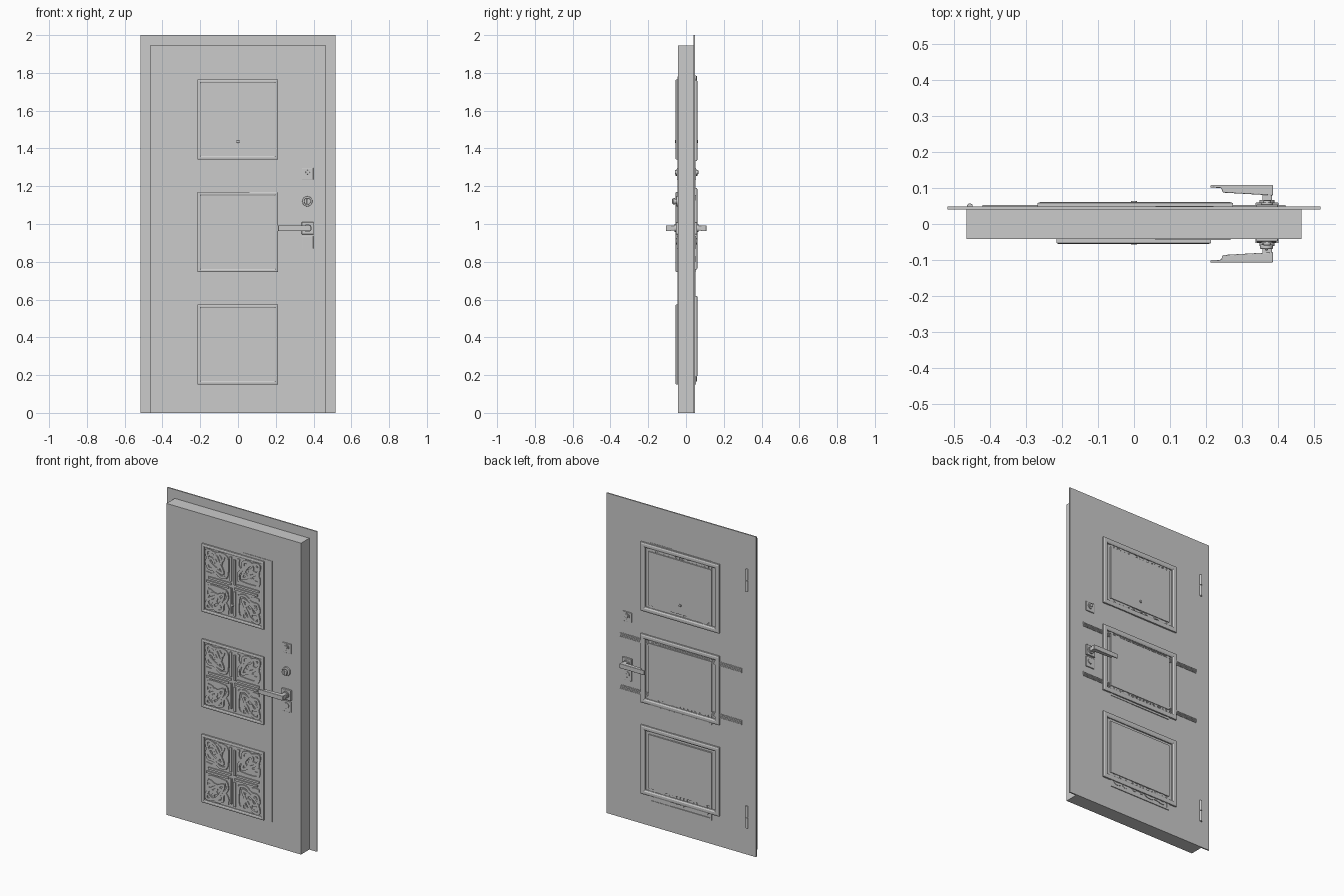
import bpy, bmesh, math
from mathutils import Vector, Matrix

if "Cube" in bpy.data.objects:
    bpy.data.objects.remove(bpy.data.objects["Cube"])


def finish(name, bm, bevel=0, smooth=False):
    bmesh.ops.recalc_face_normals(bm, faces=bm.faces)
    me = bpy.data.meshes.new(name)
    bm.to_mesh(me)
    bm.free()
    ob = bpy.data.objects.new(name, me)
    bpy.context.collection.objects.link(ob)
    if bevel:
        m = ob.modifiers.new("bevel", 'BEVEL')
        m.width, m.segments = bevel, 3
    if smooth:
        bpy.context.view_layer.objects.active = ob
        ob.select_set(True)
        bpy.ops.object.shade_smooth_by_angle(angle=math.radians(35))
        ob.select_set(False)
    return ob


def add_box(bm, x, y, z):
    c = [(a[0] + a[1]) / 2 for a in (x, y, z)]
    d = [abs(a[1] - a[0]) for a in (x, y, z)]
    bmesh.ops.create_cube(bm, size=1, matrix=Matrix.Translation(c) @ Matrix.Diagonal((*d, 1)))


def box(name, x, y, z, bevel=0):
    bm = bmesh.new()
    add_box(bm, x, y, z)
    return finish(name, bm, bevel)


def cyl(name, c, r, depth, axis='Y', r2=None, bevel=0):
    bm = bmesh.new()
    rot = Matrix.Rotation(math.pi / 2, 4, 'X') if axis == 'Y' else Matrix()
    bmesh.ops.create_cone(bm, cap_ends=True, segments=32, radius1=r, radius2=r if r2 is None else r2,
                          depth=depth, matrix=Matrix.Translation(c) @ rot)
    return finish(name, bm, bevel, True)


def frame(name, cx, cz, hx, hz, w, steps):
    """Stepped picture frame: steps is a list of (inset, y) around the opening."""
    bm = bmesh.new()
    rings = []
    for inset, y in steps:
        a, b = hx - inset * w, hz - inset * w
        rings.append([bm.verts.new((cx + sx * a, y, cz + sz * b))
                      for sx, sz in ((-1, -1), (1, -1), (1, 1), (-1, 1))])
    for p, q in zip(rings, rings[1:] + rings[:1]):
        for i in range(4):
            j = (i + 1) % 4
            bm.faces.new((p[i], p[j], q[j], q[i]))
    return finish(name, bm)


def spline(pts, closed, n=6):
    """Smooth path through 2D points."""
    P = [Vector(p) for p in pts]
    if closed:
        P = [P[-1]] + P + P[:2]
    else:
        P = [2 * P[0] - P[1]] + P + [2 * P[-1] - P[-2]]
    out = []
    for a, b, c, d in zip(P, P[1:], P[2:], P[3:]):
        for k in range(n):
            t = k / n
            out.append(0.5 * (2 * b + (c - a) * t + (2 * a - 5 * b + 4 * c - d) * t * t
                              + (3 * b - a - 3 * c + d) * t ** 3))
    return out if closed else out + [P[-2]]


def ribbon(bm, path, closed, w, h, tf):
    """Raised flat band along a path; tf maps (u, v) to panel x, z."""
    n, secs = len(path), []
    for i, p in enumerate(path):
        a = path[(i - 1) % n] if closed or i else p
        b = path[(i + 1) % n] if closed or i < n - 1 else p
        t = (b - a).normalized()
        o = Vector((-t.y, t.x)) * w / 2
        co = []
        for q, y in ((p + o, 0), (p + o, -h), (p - o, -h), (p - o, 0)):
            x, z = tf(q)
            co.append(bm.verts.new((x, y, z)))
        secs.append(co)
    for i in range(n if closed else n - 1):
        s, e = secs[i], secs[(i + 1) % n]
        for k in range(3):
            bm.faces.new((s[k], e[k], e[k + 1], s[k + 1]))
    if not closed:
        bm.faces.new(secs[0])
        bm.faces.new(secs[-1][::-1])


# Interlaced knot relief: one tile turned four times about the panel centre
def knot_relief(name):
    bm = bmesh.new()
    bands = [([(-.6, .88), (-.62, .45), (-.3, .1), (.2, -.05), (.55, -.3), (.88, -.3)], False),
             ([(-.55, -.55), (.1, -.62), (.75, -.55), (.85, 0), (.5, .3), (.15, .1), (.3, -.2)], False),
             ([(-.55, -.55), (-.6, -.1), (-.3, .35), (-.25, .75), (.2, .85), (.4, .5), (.1, .3)], False),
             ([(.85, .85), (.3, .75), (-.1, .35), (-.35, -.3), (.3, .0), (.78, .35)], True)]
    for k in range(4):
        R = Matrix.Rotation(k * math.pi / 2, 2)
        tf = lambda q: R @ ((q + Vector((1, 1))) * 0.097)
        for i, (pts, closed) in enumerate(bands):
            ribbon(bm, spline(pts, closed), closed, 0.17, 0.0055 + 0.0007 * i, tf)
        for leg in ([(-.88, .75), (-.88, -.88)], [(-.7, -.86), (.88, -.86)]):
            ribbon(bm, [Vector(p) for p in leg], False, 0.13, 0.0075, tf)
        ring = [Vector((.33 + .5 * math.cos(a * math.pi / 12), .3 + .5 * math.sin(a * math.pi / 12)))
                for a in range(24)]
        ribbon(bm, ring, True, 0.13, 0.0065, tf)
    return finish(name, bm)


# Door leaf and outer cover sheet
box("door_leaf", (-.465, .465), (-.042, .041), (0, 1.945))
box("back_sheet", (-.517, .517), (.04, .048), (0, 2))
box("front_strip", (.06, .267), (-.0445, -.041), (.15, 1.78))
box("back_strip", (.06, .22), (.047, .05), (.15, 1.77))

# Carved square panels on both faces
relief = knot_relief("knot_relief_top")
mesh = relief.data
for i, zc in enumerate((1.553, .957, .362)):
    tag = ("top", "middle", "bottom")[i]
    if i:
        relief = bpy.data.objects.new("knot_relief_" + tag, mesh)
        bpy.context.collection.objects.link(relief)
    relief.location = (-.001, -.0455, zc)
    rear = bpy.data.objects.new("back_knot_relief_" + tag, mesh)
    bpy.context.collection.objects.link(rear)
    rear.location = (0, .0475, zc)
    rear.rotation_euler.z = math.pi
    rear.scale.y = .7
    box("panel_base_" + tag, (-.205, .203), (-.0458, -.041), (zc - .205, zc + .205))
    frame("panel_frame_" + tag, -.001, zc, .214, .212, .018,
          [(0, -.042), (0, -.053), (.3, -.055), (.7, -.055), (1, -.052), (1, -.042)])
    frame("back_knot_frame_" + tag, 0, zc, .214, .212, .012,
          [(0, .047), (0, .053), (1, .053), (1, .047)])

# Plain framed panels over the carving on the back
for zc, tag in ((1.548, "top"), (.975, "middle"), (.405, "bottom")):
    frame("back_frame_" + tag, .003, zc, .271, .215, .03,
          [(0, .047), (0, .058), (.3, .061), (.7, .061), (1, .056), (1, .047)])
    box("back_inner_panel_" + tag, (-.215, .22), (.047, .057), (zc - .168, zc + .168))

# Ribbed cross bars on the back
for z, tag in ((1.14, "upper"), (.815, "lower")):
    bm = bmesh.new()
    for k in range(4):
        zz = z - .0135 + k * .007
        add_box(bm, (-.42, .42), (.047, .053), (zz, zz + .005))
    add_box(bm, (-.42, .42), (.047, .0505), (z - .0145, z + .0145))
    finish("cross_bar_" + tag, bm)

# Lever handles, mirrored front and back
LEVER = [(.385, .078), (.385, .107), (.212, .107), (.212, .1), (.242, .099), (.246, .086), (.352, .08)]
for s, side in ((-1, "front"), (1, "back")):
    f = .042 if s < 0 else .048
    o = 0 if s < 0 else .001
    box(side + "_handle_plate", (.337, .401), (s * (f - .002), s * (f + .011)), (.945, 1.01), .002)
    cyl(side + "_handle_collar", (.369, s * (f + .014), .978), .021, .01)
    box(side + "_handle_neck", (.356, .383), (s * f, s * .1), (.966, .991), .004)
    bm = bmesh.new()
    vs = [bm.verts.new((x, s * (y + o), .963)) for x, y in LEVER]
    face = bm.faces.new(vs)
    ext = bmesh.ops.extrude_face_region(bm, geom=[face])
    bmesh.ops.translate(bm, vec=(0, 0, .029),
                        verts=[v for v in ext["geom"] if isinstance(v, bmesh.types.BMVert)])
    finish(side + "_lever", bm, .0025)
    # Key plates with round collar, barrel and keyhole
    for zc, h, tag in ((1.266, .03, "upper"), (.903, .033, "lower")):
        box(f"{side}_{tag}_key_plate", (.339, .399), (s * (f - .002), s * (f + .006)), (zc - h, zc + h), .0015)
        cyl(f"{side}_{tag}_key_collar", (.369, s * (f + .007), zc + .006), .017, .008)
        if tag == "upper":
            cyl(f"{side}_{tag}_key_barrel", (.369, s * (f + .011), zc + .008), .011, .012, bevel=.002)
        box(f"{side}_{tag}_key_slot", (.3655, .3725), (s * f, s * (f + .013)), (zc - .012, zc + .01))

# Round night-latch knob on the front
cyl("latch_rose", (.367, -.046, 1.12), .027, .01, bevel=.002)
cyl("latch_stem", (.367, -.055, 1.12), .012, .02)
cyl("latch_knob", (.367, -.063, 1.12), .018, .012, bevel=.003)
box("latch_grip", (.363, .371), (-.073, -.06), (1.106, 1.134), .002)

# Spy hole
cyl("spy_hole_front", (0, -.05, 1.437), .008, .014, bevel=.001)
cyl("spy_hole_back", (0, .056, 1.437), .008, .016, bevel=.001)

# Hinges on the back
for z, tag in ((1.715, "upper"), (.235, "lower")):
    for dz, part in ((-.035, "lower_half"), (.035, "upper_half")):
        cyl(f"hinge_{tag}_{part}", (-.455, .049, z + dz), .008, .067, 'Z', bevel=.001)
    cyl(f"hinge_{tag}_pin", (-.455, .049, z), .005, .14, 'Z')
